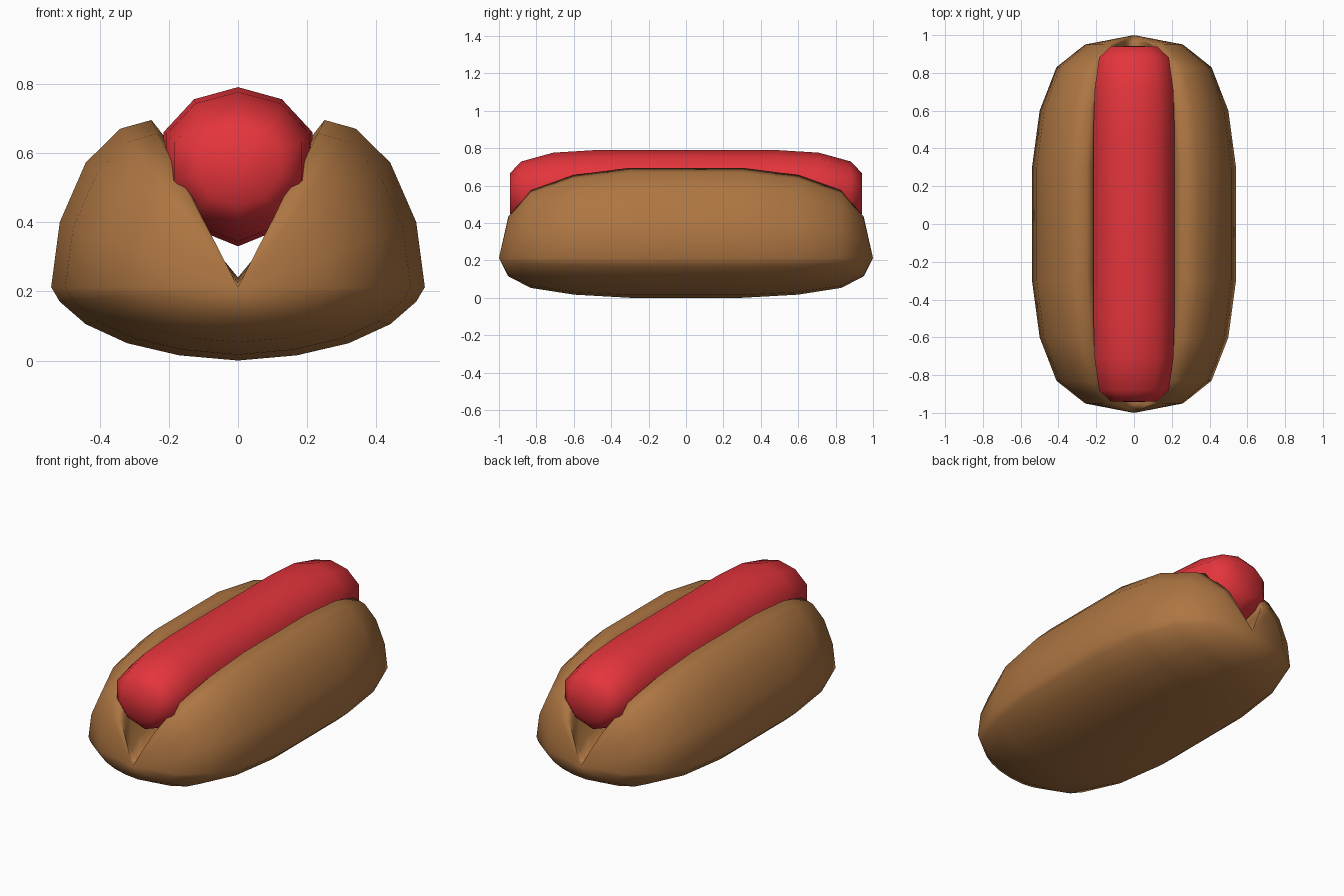
import bpy, bmesh

if "Cube" in bpy.data.objects:
    bpy.data.objects.remove(bpy.data.objects["Cube"])


def material(name, rgb):
    mat = bpy.data.materials.new(name)
    mat.diffuse_color = (*rgb, 1)
    mat.use_nodes = True
    mat.node_tree.nodes["Principled BSDF"].inputs["Base Color"].default_value = mat.diffuse_color
    return mat


def loft(name, half, centre_z, rings, tip, mat):
    """Mirror a half section in x, scale it along y towards a tip at each end."""
    section = half + [(-x, z) for x, z in reversed(half[1:-1])]
    n = len(section)
    stations = [(-y, sx, sz) for y, sx, sz in reversed(rings)] + rings
    bm = bmesh.new()
    loops = [[bm.verts.new((x * sx, y, centre_z + (z - centre_z) * sz))
              for x, z in section] for y, sx, sz in stations]
    for a, b in zip(loops, loops[1:]):
        for i in range(n):
            j = (i + 1) % n
            bm.faces.new((a[i], a[j], b[j], b[i]))
    for loop, y in ((loops[0], -tip), (loops[-1], tip)):
        pole = bm.verts.new((0, y, centre_z))
        for i in range(n):
            bm.faces.new((loop[i], loop[(i + 1) % n], pole))
    bmesh.ops.recalc_face_normals(bm, faces=bm.faces)
    for f in bm.faces:
        f.smooth = True
    mesh = bpy.data.meshes.new(name)
    bm.to_mesh(mesh)
    bm.free()
    mesh.materials.append(mat)
    obj = bpy.data.objects.new(name, mesh)
    bpy.context.collection.objects.link(obj)
    return obj


# Bun: rounded loaf with a V-shaped slot along the top
bun_half = [(0, 0), (0.17, 0.015), (0.32, 0.05), (0.44, 0.105), (0.515, 0.17),
            (0.54, 0.212), (0.515, 0.40), (0.44, 0.572), (0.34, 0.67),
            (0.25, 0.695), (0.215, 0.65), (0.17, 0.50), (0.09, 0.35), (0, 0.24)]
bun_rings = [(0.30, 1, 1), (0.60, 0.925, 0.92), (0.83, 0.76, 0.75),
             (0.95, 0.48, 0.46)]
loft("bun", bun_half, 0.212, bun_rings, 1.0,
     material("bread", (0.42, 0.18, 0.055)))

# Sausage: ten-sided bar with blunt rounded ends
sausage_half = [(0, 0.33), (0.135, 0.385), (0.215, 0.51), (0.215, 0.66),
                (0.127, 0.755), (0, 0.79)]
sausage_rings = [(0.48, 1, 1), (0.71, 0.97, 0.94), (0.88, 0.86, 0.74),
                 (0.94, 0.57, 0.48)]
loft("sausage", sausage_half, 0.555, sausage_rings, 0.942,
     material("meat", (0.78, 0.035, 0.045)))
